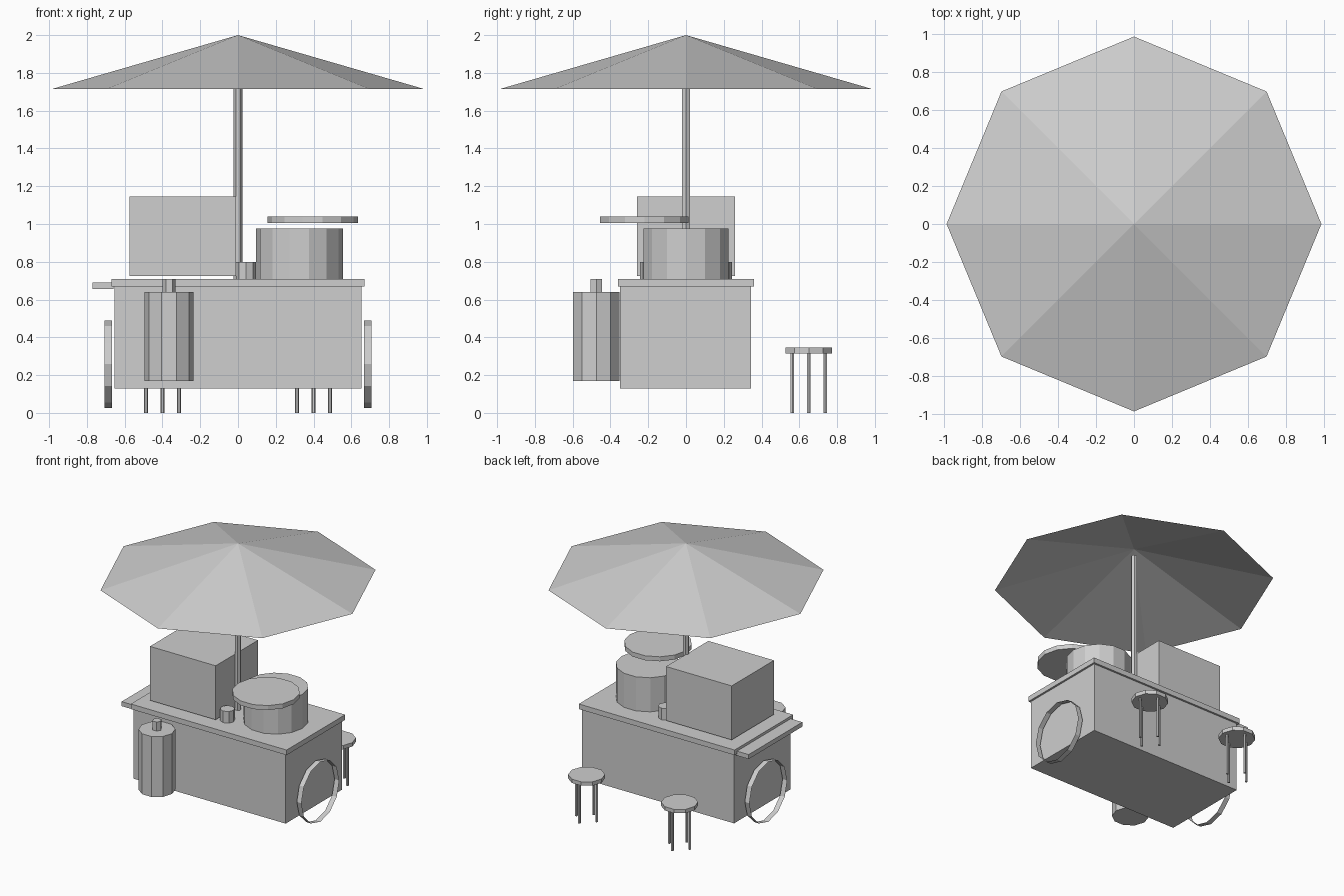
import bpy, bmesh, math
from mathutils import Matrix, Vector

cube = bpy.data.objects.get("Cube")
if cube:
    bpy.data.objects.remove(cube, do_unlink=True)

GREY = (0.62, 0.62, 0.62, 1)
mat = bpy.data.materials.new("plain grey")
mat.use_nodes = True
mat.diffuse_color = GREY
mat.node_tree.nodes["Principled BSDF"].inputs["Base Color"].default_value = GREY


def finish(name, bm):
    mesh = bpy.data.meshes.new(name)
    bm.to_mesh(mesh)
    bm.free()
    mesh.materials.append(mat)
    obj = bpy.data.objects.new(name, mesh)
    bpy.context.collection.objects.link(obj)
    return obj


def box(name, x, y, z):
    """Block given by its (low, high) range on each axis."""
    bm = bmesh.new()
    size = Vector((x[1] - x[0], y[1] - y[0], z[1] - z[0]))
    mid = Vector((sum(x), sum(y), sum(z))) / 2
    bmesh.ops.create_cube(bm, size=1, matrix=Matrix.Translation(mid) @ Matrix.Diagonal(size).to_4x4())
    return finish(name, bm)


def cylinder(name, x, y, z, radius, sides, top=None, caps=True, turn=None):
    """Upright prism or cone with a corner on the x axis."""
    bm = bmesh.new()
    bmesh.ops.create_cone(bm, cap_ends=caps, segments=sides, radius1=radius,
                          radius2=radius if top is None else top, depth=z[1] - z[0])
    # Put a corner on +x whatever direction the primitive starts from
    first = max(bm.verts, key=lambda v: v.co.xy.length).co
    bm.transform(Matrix.Rotation(-math.atan2(first.y, first.x), 4, "Z"))
    if turn:
        bm.transform(turn)
    bm.transform(Matrix.Translation((x, y, sum(z) / 2)))
    if top == 0:
        bmesh.ops.remove_doubles(bm, verts=bm.verts, dist=0.0001)
    return finish(name, bm)


# Cart body, counter and side shelf
box("cart_body", (-0.655, 0.655), (-0.35, 0.345), (0.13, 0.67))
box("counter_top", (-0.67, 0.67), (-0.36, 0.36), (0.67, 0.71))
box("side_shelf", (-0.77, -0.66), (-0.33, 0.33), (0.655, 0.69))

# Open hoop wheels on both ends
for side, sx in (("left", 1), ("right", -1)):
    wheel = cylinder(side + "_wheel", 0, 0, (-0.02, 0.02), 0.2325, 12, caps=False,
                     turn=Matrix.Rotation(math.pi / 2, 4, "Y"))
    wheel.location = (sx * 0.688, 0, 0.2575)

# Umbrella
cylinder("umbrella_pole", 0, 0, (0.71, 1.94), 0.023, 6)
cylinder("umbrella_canopy", 0, 0, (1.715, 2.0), 0.984, 8, top=0, caps=False)

# Goods on the counter
box("display_box", (-0.575, -0.01), (-0.26, 0.26), (0.725, 1.145))
cylinder("cooking_pot", 0.325, 0, (0.71, 0.975), 0.23, 14)
cylinder("pot_lid", 0.395, -0.22, (1.005, 1.04), 0.24, 14)
for label, y in (("front", -0.19), ("back", 0.19)):
    cylinder(label + "_cup", 0.0425, y, (0.71, 0.80), 0.0525, 8)

# Gas bottle in front of the cart
cylinder("gas_bottle", -0.365, -0.475, (0.17, 0.64), 0.13, 10)
cylinder("gas_valve", -0.365, -0.475, (0.64, 0.71), 0.034, 6)

# Two stools behind the cart
for side, x in (("left", 0.4), ("right", -0.4)):
    cylinder(side + "_stool_seat", x, 0.65, (0.315, 0.345), 0.13, 10)
    for i in range(4):
        a = i * math.pi / 2
        cylinder(f"{side}_stool_leg_{i + 1}", x + 0.087 * math.cos(a),
                 0.65 + 0.087 * math.sin(a), (0, 0.315), 0.01, 6)
